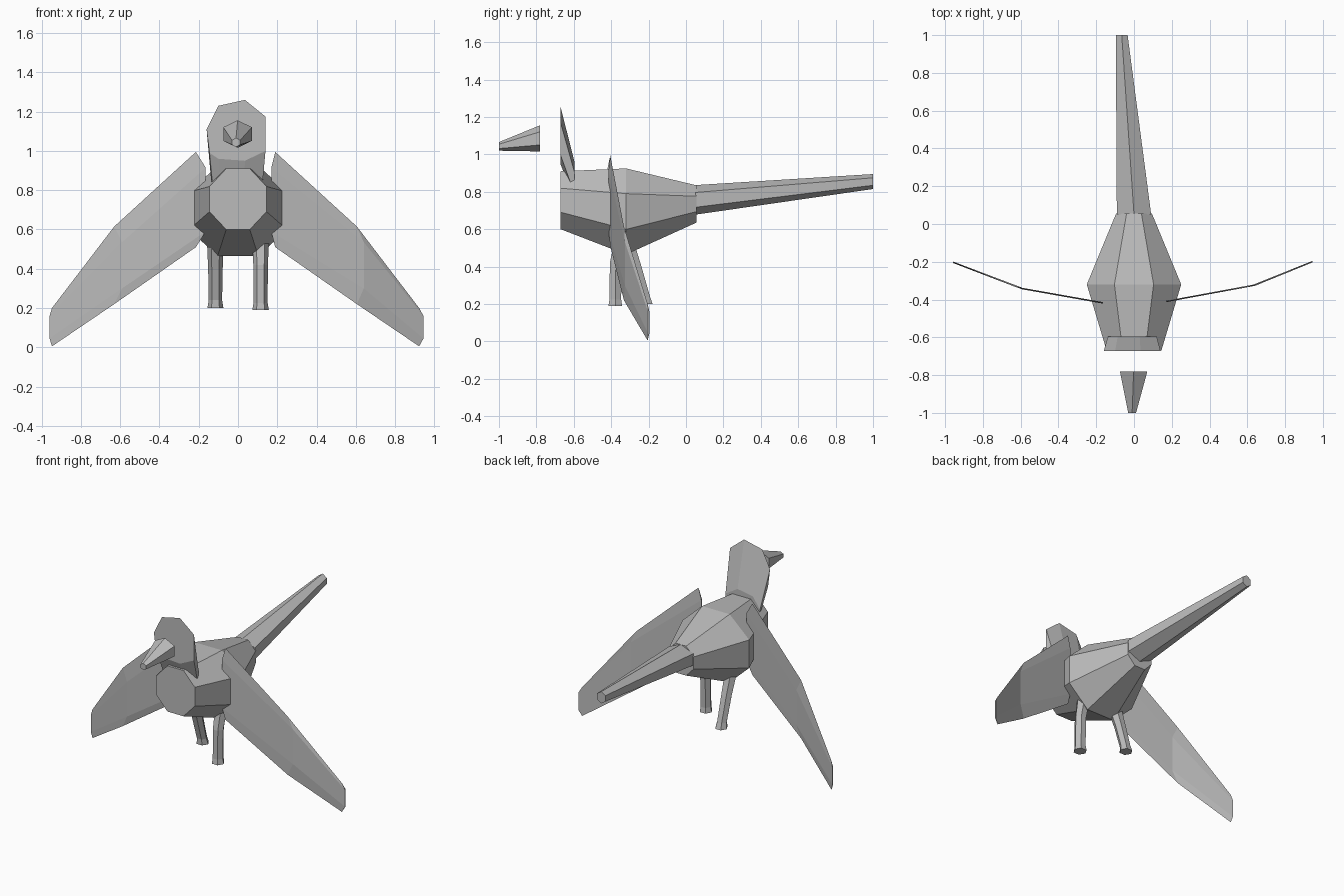
import bpy, bmesh, math

if "Cube" in bpy.data.objects:
    bpy.data.objects.remove(bpy.data.objects["Cube"])

grey = bpy.data.materials.new("plain grey")
grey.use_nodes = True
grey.diffuse_color = (0.5, 0.5, 0.5, 1)
grey.node_tree.nodes["Principled BSDF"].inputs["Base Color"].default_value = (0.5, 0.5, 0.5, 1)


def loft(name, rings):
    """Skin equal-length rings of points and cap both ends."""
    bm = bmesh.new()
    loops = [[bm.verts.new(p) for p in ring] for ring in rings]
    for a, b in zip(loops, loops[1:]):
        for i in range(len(a)):
            j = (i + 1) % len(a)
            bm.faces.new((a[i], a[j], b[j], b[i]))
    bm.faces.new(loops[0])
    bm.faces.new(loops[-1])
    bmesh.ops.recalc_face_normals(bm, faces=bm.faces)
    mesh = bpy.data.meshes.new(name)
    bm.to_mesh(mesh)
    bm.free()
    mesh.materials.append(grey)
    obj = bpy.data.objects.new(name, mesh)
    bpy.context.collection.objects.link(obj)
    return obj


def upright_ring(x, y, z, rx, rz, sides, turn=0.0):
    """Regular ring facing along y; the radii reach its corners."""
    angles = [turn + math.tau * i / sides for i in range(sides)]
    return [(x + rx * math.sin(a), y, z + rz * math.cos(a)) for a in angles]


# Body: three octagonal sections with flat tops
flat = math.pi / 8
grow = 1 / math.cos(flat)
sections = [(-0.67, 0.755, 0.145, 0.155),
            (-0.32, 0.695, 0.25, 0.23),
            (0.055, 0.735, 0.095, 0.1)]
loft("body", [upright_ring(0, y, z, rx * grow, rz * grow, 8, flat)
              for y, z, rx, rz in sections])

# Tail: long hexagonal taper leaning to one side
loft("tail", [upright_ring(0, 0.05, 0.757, 0.105, 0.079, 6),
              upright_ring(-0.065, 1.0, 0.855, 0.036, 0.04, 6)])

# Head and neck: lopsided flat disc tapering back into the body
face = [(0.035, 1.26), (0.14, 1.175), (0.14, 1.0), (0.035, 0.95),
        (-0.1, 0.96), (-0.145, 0.99), (-0.16, 1.11), (-0.1, 1.23)]
loft("head_and_neck", [
    [(x, -0.672, z) for x, z in face],
    [(x * 0.86, -0.595, 0.855 + (z - 1.105) * 0.65) for x, z in face]])

# Beak: floats ahead of the face
loft("beak", [upright_ring(-0.002, -0.78, 1.086, 0.084, 0.07, 6),
              upright_ring(-0.01, -1.0, 1.043, 0.024, 0.023, 6)])


# Legs: hexagonal tubes with a knee and a flared foot
def leg(name, x, stations):
    rings = []
    for y, z, r in stations:
        rings.append([(x + r * math.cos(math.tau * i / 6),
                       y + r * math.sin(math.tau * i / 6), z) for i in range(6)])
    loft(name, rings)


leg("left_leg", 0.115, [(-0.378, 0.19, 0.042), (-0.378, 0.225, 0.036),
                        (-0.375, 0.42, 0.037), (-0.34, 0.56, 0.044)])
leg("right_leg", -0.115, [(-0.214, 0.2, 0.041), (-0.222, 0.24, 0.034),
                          (-0.27, 0.4, 0.037), (-0.325, 0.56, 0.044)])


# Wings: very thin, swept back, with one fold
def wing(name, side, shift, bulges):
    spans = [(0.202, -0.405, 0.995, 0.51, 0.08),
             (0.618, -0.332, 0.615, 0.22, 0.08),
             (0.935, -0.205, 0.2, 0.005, 0.04)]
    rings = []
    for (x, y, top, low, inset), bulge in zip(spans, bulges):
        mid_x = side * (x + bulge) + shift
        mid_y = y + bulge * 0.25
        end_x = side * x + shift
        rings.append([(end_x, y, top),
                      (mid_x, mid_y - 0.004, top - inset),
                      (mid_x, mid_y - 0.004, low + inset),
                      (end_x, y, low),
                      (mid_x, mid_y + 0.004, low + inset),
                      (mid_x, mid_y + 0.004, top - inset)])
    loft(name, rings)


wing("left_wing", 1, -0.0125, (-0.02, 0.035, 0.022))
wing("right_wing", -1, -0.0125, (-0.05, -0.04, 0.012))
